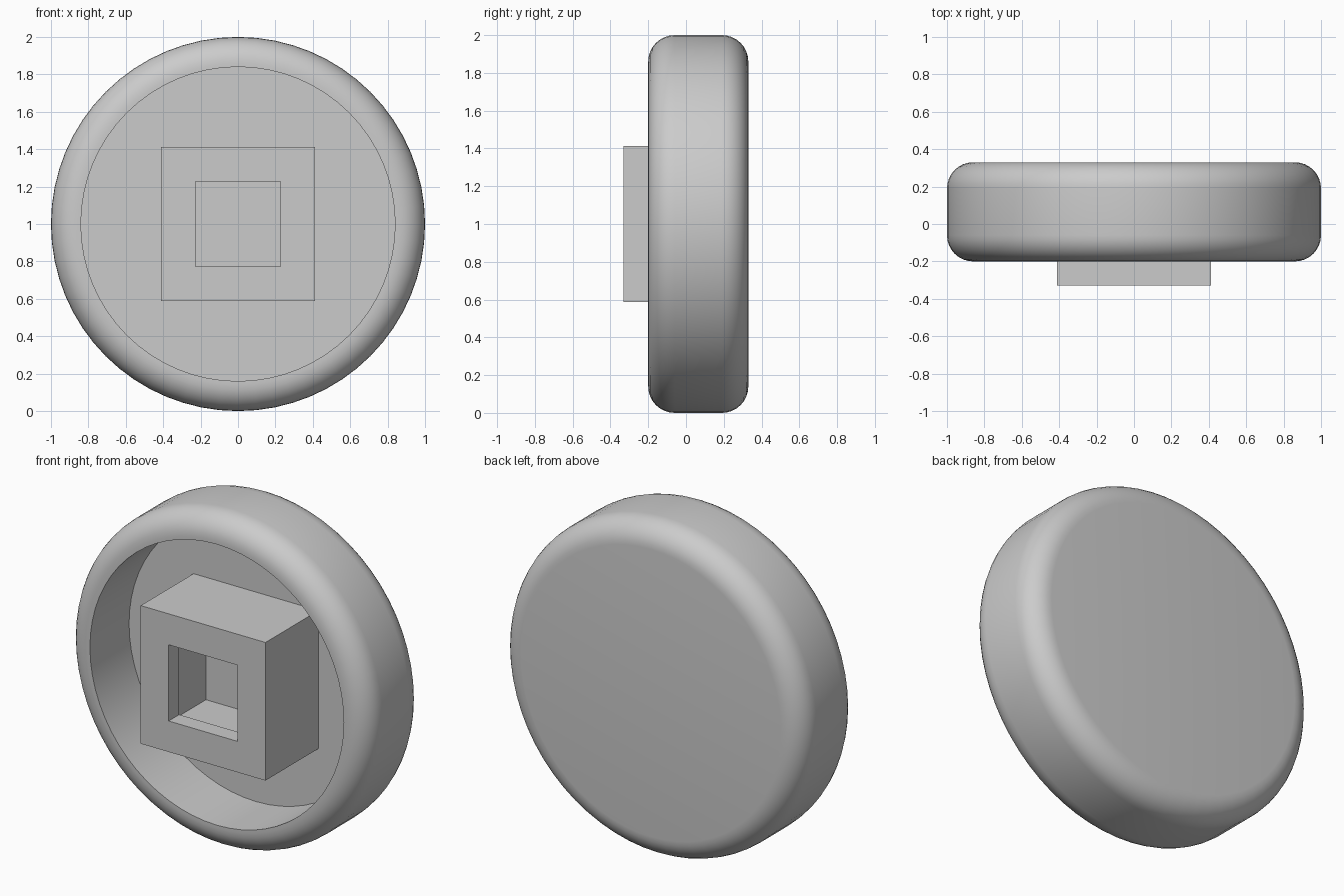
import bpy
import bmesh
from math import pi, sin, cos, sqrt, radians

cube = bpy.data.objects.get("Cube")
if cube:
    bpy.data.objects.remove(cube, do_unlink=True)

grey = bpy.data.materials.new("plain grey")
grey.use_nodes = True
colour = (0.6, 0.6, 0.6, 1)
grey.diffuse_color = colour
grey.node_tree.nodes["Principled BSDF"].inputs["Base Color"].default_value = colour


def loft(name, profile, sides, turn=0.0):
    """Sweep (radius, y) points around the y axis and cap both ends."""
    bm = bmesh.new()
    rings = []
    for r, y in profile:
        angles = [turn + 2 * pi * i / sides for i in range(sides)]
        rings.append([bm.verts.new((r * cos(a), y, 1 + r * sin(a))) for a in angles])
    for a, b in zip(rings, rings[1:]):
        for i in range(sides):
            j = (i + 1) % sides
            bm.faces.new((a[i], a[j], b[j], b[i]))
    bm.faces.new(rings[0])
    bm.faces.new(rings[-1])
    bmesh.ops.recalc_face_normals(bm, faces=bm.faces)
    mesh = bpy.data.meshes.new(name)
    bm.to_mesh(mesh)
    bm.free()
    mesh.materials.append(grey)
    obj = bpy.data.objects.new(name, mesh)
    bpy.context.collection.objects.link(obj)
    return obj


def fillet(r, y, radius, start):
    """Quarter-round profile points about the centre (r, y)."""
    steps = 8
    angles = [start + pi / 2 * i / steps for i in range(steps + 1)]
    return [(r + radius * cos(a), y + radius * sin(a)) for a in angles]


front, back, floor = -0.2, 0.33, 0.17
rim, bore = 0.14, 0.84

# Round cup: recess floor, recess wall, rounded rim, rounded back
cup_profile = [(bore, floor), (bore, front)]
cup_profile += fillet(1 - rim, front + rim, rim, -pi / 2)
cup_profile += fillet(1 - rim, back - rim, rim, 0)
cup = loft("round_cup", cup_profile, 64)
bpy.ops.object.select_all(action="DESELECT")
cup.select_set(True)
bpy.context.view_layer.objects.active = cup
bpy.ops.object.shade_smooth_by_angle(angle=radians(35))

# Square post with a lipped square socket, rooted in the cup floor
post_profile = [
    (0.413, floor + 0.05), (0.413, -0.33),
    (0.228, -0.33), (0.228, -0.23),
    (0.268, -0.23), (0.268, 0.08),
]
loft("square_post", [(h * sqrt(2), y) for h, y in post_profile], 4, pi / 4)
